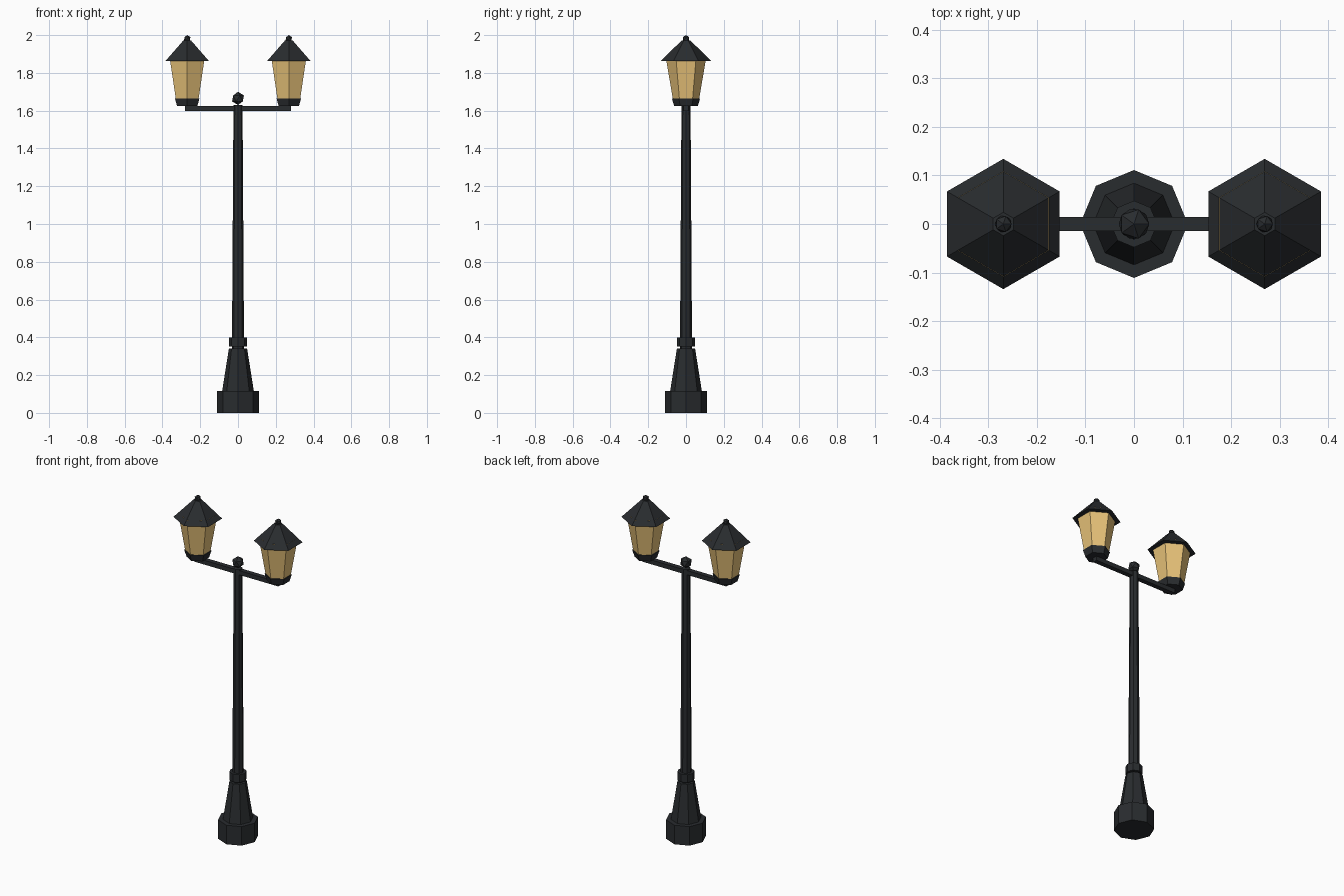
import bpy, bmesh, math

if "Cube" in bpy.data.objects:
    bpy.data.objects.remove(bpy.data.objects["Cube"])


def material(name, color):
    m = bpy.data.materials.new(name)
    m.diffuse_color = color
    m.use_nodes = True
    m.node_tree.nodes["Principled BSDF"].inputs["Base Color"].default_value = m.diffuse_color
    return m


IRON = material("dark_iron", (0.022, 0.025, 0.028, 1))
GLASS = material("warm_glass", (0.80, 0.54, 0.19, 1))


def finish(name, bm, mat):
    bmesh.ops.recalc_face_normals(bm, faces=bm.faces)
    me = bpy.data.meshes.new(name)
    bm.to_mesh(me)
    bm.free()
    me.materials.append(mat)
    ob = bpy.data.objects.new(name, me)
    bpy.context.collection.objects.link(ob)
    return ob


def lathe(name, profile, sides, mat, x=0):
    """Closed faceted solid from (radius, z) rings, with a corner on +y."""
    bm = bmesh.new()
    rings = []
    for r, z in profile:
        angles = [math.pi / 2 + math.tau * i / sides for i in range(sides)]
        rings.append([bm.verts.new((x + r * math.cos(a), r * math.sin(a), z)) for a in angles])
    for lo, hi in zip(rings, rings[1:]):
        for i in range(sides):
            j = (i + 1) % sides
            bm.faces.new((lo[i], lo[j], hi[j], hi[i]))
    bm.faces.new(rings[0])
    bm.faces.new(rings[-1])
    return finish(name, bm, mat)


def ball(name, r, x, z):
    bm = bmesh.new()
    bmesh.ops.create_icosphere(bm, subdivisions=1, radius=r)
    bmesh.ops.translate(bm, verts=bm.verts, vec=(x, 0, z))
    return finish(name, bm, IRON)


# Octagonal post, from the ground up
lathe("foot", [(0.111, 0), (0.111, 0.115)], 8, IRON)
lathe("tapered_base", [(0.084, 0.115), (0.048, 0.342)], 8, IRON)
lathe("pole", [(0.032, 0.34), (0.024, 1.63)], 8, IRON)
lathe("collar", [(0.048, 0.352), (0.048, 0.40)], 8, IRON)
ball("post_finial", 0.035, 0, 1.665)

# Crossarm
bm = bmesh.new()
bmesh.ops.create_cube(bm, size=1)
bmesh.ops.scale(bm, verts=bm.verts, vec=(0.56, 0.029, 0.026))
bmesh.ops.translate(bm, verts=bm.verts, vec=(0, 0, 1.611))
finish("crossarm", bm, IRON)

# Two hexagonal lanterns
for side, x in (("left", -0.269), ("right", 0.269)):
    lathe(side + "_lantern_cup", [(0.062, 1.624), (0.075, 1.665)], 6, IRON, x)
    lathe(side + "_lantern_glass", [(0.070, 1.665), (0.1082, 1.888)], 6, GLASS, x)
    lathe(side + "_lantern_roof", [(0.134, 1.862), (0.024, 1.971)], 6, IRON, x)
    ball(side + "_lantern_finial", 0.019, x, 1.981)
